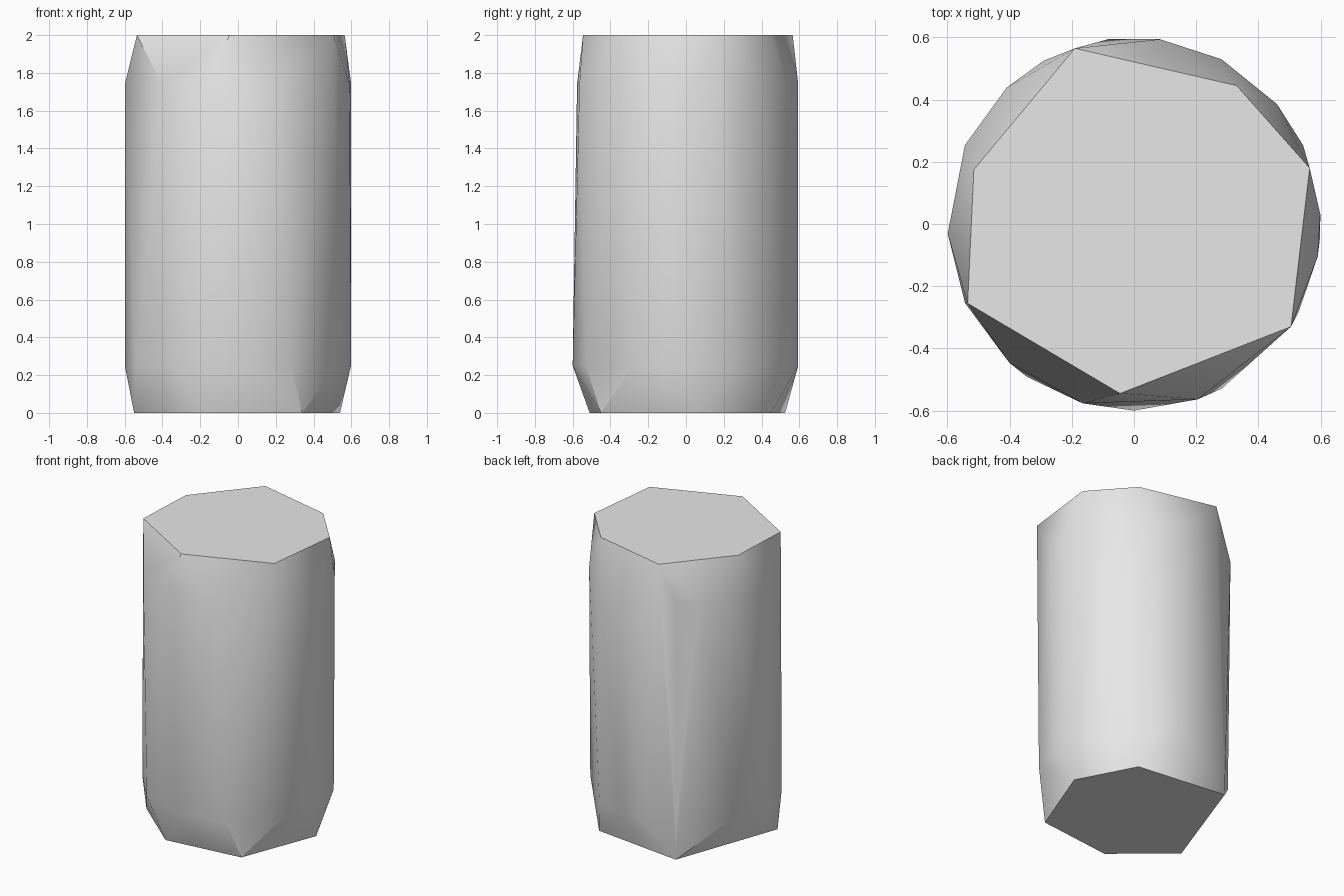
import bpy
import bmesh
from math import cos, sin, radians
from mathutils import Vector

# Remove the default object
default = bpy.data.objects.get("Cube")
if default:
    bpy.data.objects.remove(default, do_unlink=True)

RADIUS = 0.6
HEIGHT = 2.0


def ring(angles, z, radius=RADIUS):
    """Points on the round body at the given angles, in degrees."""
    return [Vector((radius * cos(radians(a)), radius * sin(radians(a)), z))
            for a in angles]


def flat_outline(corners, z):
    """Corners of a flat end at the given height."""
    return [Vector((x, y, z)) for x, y in corners]


def make_material(name, colour):
    material = bpy.data.materials.new(name)
    material.use_nodes = True
    material.diffuse_color = colour
    shader = material.node_tree.nodes["Principled BSDF"]
    shader.inputs["Base Color"].default_value = colour
    return material


# Irregular seven-sided top and six-sided base
top_corners = [(-.19, .565), (.33, .445), (.565, .18), (.505, -.33),
               (-.045, -.545), (-.535, -.255), (-.515, .175)]
base_corners = [(.54, .07), (.34, .45), (-.29, .525),
                (-.55, -.2), (-.19, -.51), (.34, -.45)]

# Rims of the round body, where the slanted end facets begin
upper_rim = ring([3, 25, 40, 62, 82, 119, 133, 155, 183, 228, 254, 290, 350], 1.74)
lower_rim = ring([25, 62, 82, 98, 119, 155, 183, 205, 235, 270, 298, 332, 356], 0.25)

points = (flat_outline(top_corners, HEIGHT) + upper_rim
          + lower_rim + flat_outline(base_corners, 0))

# Wrap the outlines in one convex skin
bm = bmesh.new()
for point in points:
    bm.verts.new(point)
bmesh.ops.convex_hull(bm, input=bm.verts[:])
loose = [v for v in bm.verts if not v.link_faces]
bmesh.ops.delete(bm, geom=loose, context="VERTS")
bmesh.ops.dissolve_limit(bm, angle_limit=radians(0.5),
                         verts=bm.verts[:], edges=bm.edges[:])
bmesh.ops.recalc_face_normals(bm, faces=bm.faces[:])

mesh = bpy.data.meshes.new("faceted_cylinder")
bm.to_mesh(mesh)
bm.free()
mesh.materials.append(make_material("light_grey", (0.8, 0.8, 0.8, 1)))

body = bpy.data.objects.new("faceted_cylinder", mesh)
bpy.context.collection.objects.link(body)

# Smooth sides with crisp end edges
bpy.ops.object.select_all(action="DESELECT")
body.select_set(True)
bpy.context.view_layer.objects.active = body
bpy.ops.object.shade_smooth_by_angle(angle=radians(30))
